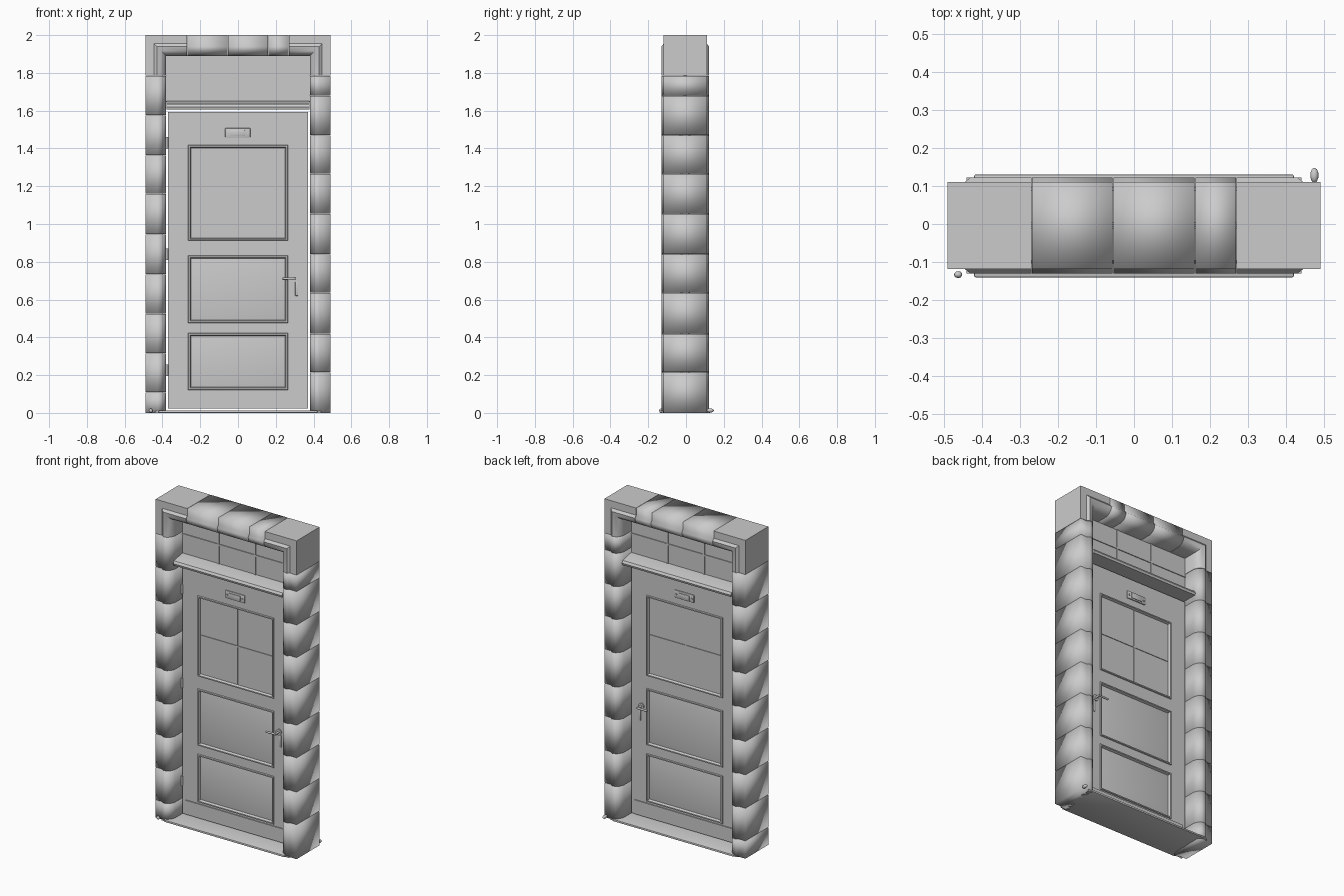
import bpy, bmesh, math
from mathutils import Matrix, Vector

if "Cube" in bpy.data.objects:
    bpy.data.objects.remove(bpy.data.objects["Cube"])

GREY = bpy.data.materials.new("plain_grey")
GREY.diffuse_color = (0.6, 0.6, 0.6, 1)
GREY.use_nodes = True
GREY.node_tree.nodes["Principled BSDF"].inputs["Base Color"].default_value = GREY.diffuse_color
YC = -0.004          # middle plane of the wall
W, H = 0.49, 2.0     # half width and height of the surround


def finish(name, bm, smooth=None):
    bmesh.ops.recalc_face_normals(bm, faces=bm.faces)
    me = bpy.data.meshes.new(name)
    bm.to_mesh(me)
    bm.free()
    me.materials.append(GREY)
    if smooth is not None:
        for p in me.polygons:
            p.use_smooth = True
        me.set_sharp_from_angle(angle=math.radians(smooth))
    ob = bpy.data.objects.new(name, me)
    bpy.context.collection.objects.link(ob)
    return ob


def add_box(bm, x0, x1, y0, y1, z0, z1):
    m = Matrix.Translation(((x0 + x1) / 2, (y0 + y1) / 2, (z0 + z1) / 2))
    m = m @ Matrix.Diagonal((x1 - x0, abs(y1 - y0), z1 - z0, 1))
    return bmesh.ops.create_cube(bm, size=1, matrix=m)["verts"]


def box(name, x0, x1, y0, y1, z0, z1, bevel=0):
    bm = bmesh.new()
    add_box(bm, x0, x1, y0, y1, z0, z1)
    if bevel:
        bmesh.ops.bevel(bm, geom=bm.edges[:], offset=bevel, segments=2,
                        affect='EDGES', profile=0.5)
    return finish(name, bm, 40 if bevel else None)


def loft(name, rings, smooth=None):
    """Skin a list of closed point rings and cap both ends."""
    bm = bmesh.new()
    vs = [[bm.verts.new(p) for p in r] for r in rings]
    n = len(vs[0])
    for a, b in zip(vs, vs[1:]):
        for i in range(n):
            j = (i + 1) % n
            bm.faces.new((a[i], a[j], b[j], b[i]))
    bm.faces.new(vs[0])
    bm.faces.new(vs[-1][::-1])
    return finish(name, bm, smooth)


def rod(name, a, b, r, sides=12):
    a, b = Vector(a), Vector(b)
    bm = bmesh.new()
    m = Matrix.Translation((a + b) / 2) @ (b - a).to_track_quat('Z', 'Y').to_matrix().to_4x4()
    bmesh.ops.create_cone(bm, cap_ends=True, segments=sides, radius1=r, radius2=r,
                          depth=(b - a).length, matrix=m)
    return finish(name, bm, 40)


def rect_frame(name, x0, x1, z0, z1, w, ya, yb):
    """Mitred rectangular moulding, sloped down from its middle ridge."""
    bm = bmesh.new()
    rings = []
    for inset, y in ((0, ya), (w * .3, yb), (w * .7, yb), (w, ya)):
        rings.append([bm.verts.new(p) for p in (
            (x0 + inset, y, z0 + inset), (x1 - inset, y, z0 + inset),
            (x1 - inset, y, z1 - inset), (x0 + inset, y, z1 - inset))])
    for k in range(4):
        a, b = rings[k], rings[(k + 1) % 4]
        for i in range(4):
            j = (i + 1) % 4
            bm.faces.new((a[i], a[j], b[j], b[i]))
    return finish(name, bm)


# Stone surround: section as (distance from outer edge, y from wall middle)
half = [(0, .114), (.045, .114), (.06, .126), (.082, .122), (.1, .106), (.11, .08)]
section = [(d, YC - y) for d, y in half] + [(d, YC + y) for d, y in half[::-1]]


def stone(name, stations, smooth):
    loft(name, [[(f(d)[0], y, f(d)[1]) for d, y in section] for f in stations], smooth)


def jamb(s, z):
    return lambda d: (s * (W - d), z)


def head(x):
    return lambda d: (x, H - d)


def corner(s):
    return lambda d: (s * (W - d), H - d)


G = 0.0015  # joint half width
left = [0, .11, .315, .525, .735, .945, 1.16, 1.365, 1.575, 1.785]
right = [0, .215, .42, .635, .84, 1.055, 1.265, 1.47, 1.68, 1.785]
for s, side, zs in ((-1, "left", left), (1, "right", right)):
    for i, (a, b) in enumerate(zip(zs, zs[1:])):
        stone(f"{side}_jamb_stone_{i}", [jamb(s, a + (G if i else 0)), jamb(s, b - G)], 180)
    stone(f"{side}_corner_stone", [jamb(s, 1.785), corner(s), head(s * .27)], 35)
xs = [-.27, -.055, .16, .27]
for i, (a, b) in enumerate(zip(xs, xs[1:])):
    stone(f"lintel_stone_{i}", [head(a + G), head(b - G)], 180)

# Threshold with a stepped edge
box("threshold", -.42, .42, YC - .136, YC + .134, 0, .013, .004)
box("threshold_base", -.44, .44, YC - .126, YC + .126, 0, .009)

# Transom ledge, sloping down on both faces
prof = [(-.096, 1.607), (.096, 1.607), (.1, 1.62), (.092, 1.634),
        (.02, 1.65), (-.02, 1.65), (-.092, 1.634), (-.1, 1.62)]
loft("transom_ledge", [[(x, YC + y, z) for y, z in prof] for x in (-.378, .378)], 40)

# Transom light and its bars
box("transom_glass", -.38, .38, YC - .004, YC + .004, 1.645, 1.895)
for i, x in enumerate((-.127, .127)):
    box(f"transom_bar_{i}", x - .005, x + .005, YC - .009, YC + .009, 1.645, 1.892)
box("transom_cross_bar", -.38, .38, YC - .009, YC + .009, 1.764, 1.774)

# Door leaf: stiles and rails around three openings
T = 0.017
openings = [(.125, .42), (.48, .83), (.915, 1.415)]
bm = bmesh.new()
for s in (-1, 1):
    add_box(bm, min(s * .37, s * .262), max(s * .37, s * .262), YC - T, YC + T, .022, 1.592)
edges = [.022] + [z for o in openings for z in o] + [1.592]
for z0, z1 in zip(edges[::2], edges[1::2]):
    add_box(bm, -.262, .262, YC - T, YC + T, z0, z1)
finish("door_leaf", bm)

# Window in the door
z0, z1 = openings[2]
box("door_glass", -.262, .262, YC - .003, YC + .003, z0, z1)
box("window_bar_upright", -.004, .004, YC - .007, YC + .007, z0, z1)
box("window_bar_cross", -.262, .262, YC - .007, YC + .007, 1.161, 1.169)

# Raised panels: chamfered fields, both sides
for k, (z0, z1) in enumerate(openings[:2]):
    rings = []
    for inset, y in ((.045, -.014), (.012, -.006), (.012, .006), (.045, .014)):
        a, b = .262 - inset, inset
        rings.append([(-a, YC + y, z0 + b), (a, YC + y, z0 + b),
                      (a, YC + y, z1 - b), (-a, YC + y, z1 - b)])
    loft(f"raised_panel_{k}", rings, 60)
    box(f"panel_back_{k}", -.262, .262, YC - .006, YC + .006, z0, z1)

# Parts repeated on both faces of the door
for s, side in ((-1, "front"), (1, "back")):
    def Y(d):
        return YC + s * d

    def plate(name, x0, x1, d0, d1, z0, z1, bevel=0):
        box(f"{side}_{name}", x0, x1, min(Y(d0), Y(d1)), max(Y(d0), Y(d1)), z0, z1, bevel)

    for k, (z0, z1) in enumerate(openings):
        rect_frame(f"{side}_moulding_{k}", -.268, .268, z0 - .006, z1 + .006, .018, Y(T - .008), Y(T + .007))
    plate("kick_board", -.35, .35, T, T + .006, .024, .112)
    # letter plate with two studs
    plate("letter_plate", -.068, .065, T, T + .008, 1.458, 1.507, .003)
    plate("letter_flap", -.04, .037, T + .008, T + .013, 1.466, 1.497, .002)
    for i, x in enumerate((-.055, .052)):
        rod(f"{side}_plate_stud_{i}", (x, Y(T), 1.482), (x, Y(T + .013), 1.482), .005)
    # handle
    rod(f"{side}_rosette", (.3, Y(T), .712), (.3, Y(T + .007), .712), .019, 16)
    rod(f"{side}_handle_neck", (.3, Y(T), .712), (.3, Y(T + .04), .712), .007)
    rod(f"{side}_handle_lever", (.306, Y(T + .037), .712), (.235, Y(T + .037), .71), .006)
    plate("key_plate", .303, .318, T, T + .005, .62, .695, .002)

# Hinges
for i, z in enumerate((.225, .84, 1.43)):
    rod(f"hinge_{i}", (-.375, YC - T, z - .03), (-.375, YC - T, z + .03), .006)

# Small loose stones beside the threshold
for name, loc, size in (("front_pebble", (-.462, -.133, .012), (.011, .009, .011)),
                        ("back_pebble", (.474, .128, .013), (.011, .02, .011))):
    bm = bmesh.new()
    bmesh.ops.create_icosphere(bm, subdivisions=2, radius=1,
                               matrix=Matrix.Translation(loc) @ Matrix.Diagonal((*size, 1)))
    finish(name, bm, 60)
